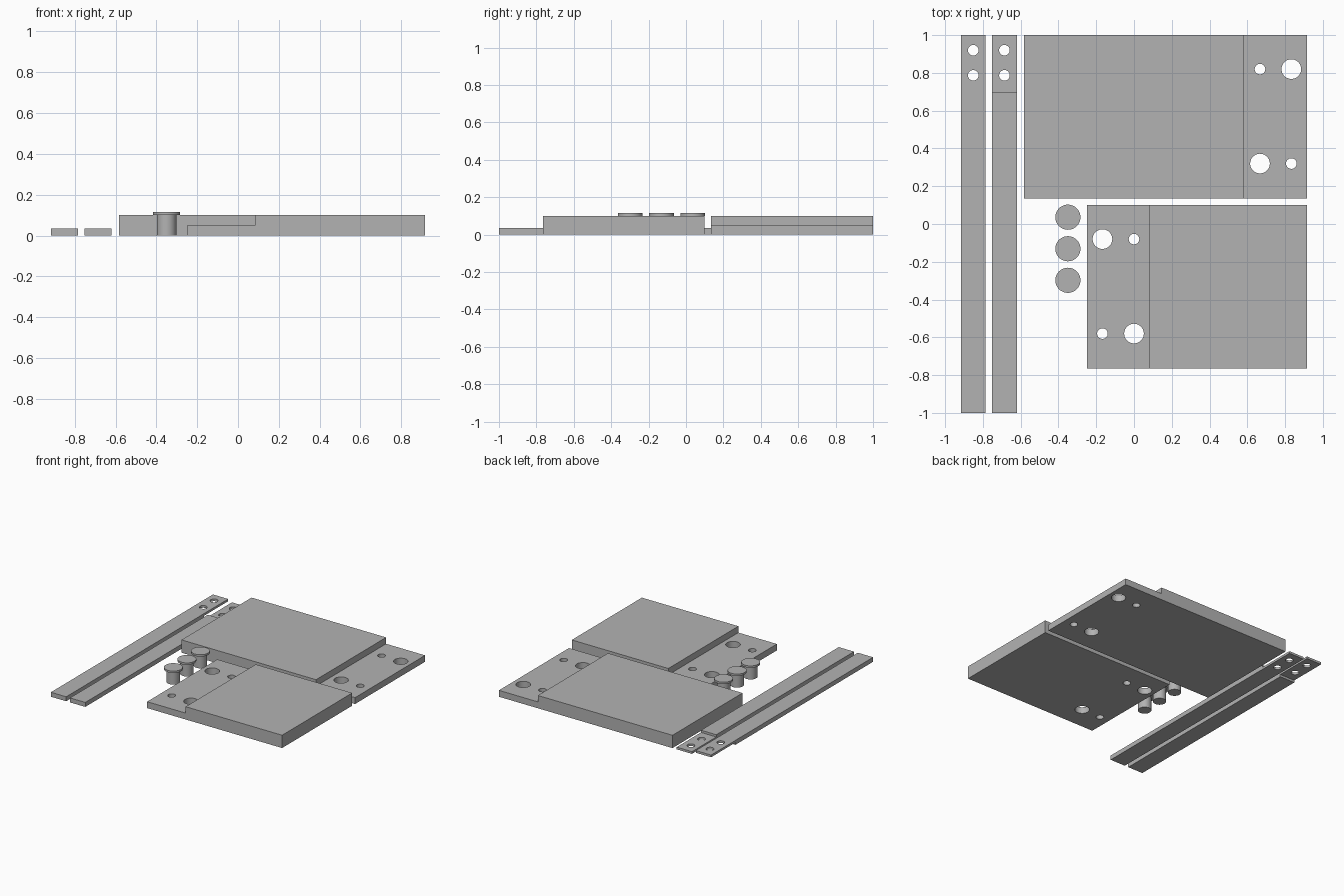
import bpy
import bmesh
import math
from mathutils import Matrix

if "Cube" in bpy.data.objects:
    bpy.data.objects.remove(bpy.data.objects["Cube"])

grey = bpy.data.materials.new("light grey")
grey.diffuse_color = (0.45, 0.45, 0.45, 1)
grey.use_nodes = True
grey.node_tree.nodes["Principled BSDF"].inputs["Base Color"].default_value = grey.diffuse_color


def finish(name, bm):
    bmesh.ops.recalc_face_normals(bm, faces=bm.faces[:])
    mesh = bpy.data.meshes.new(name)
    bm.to_mesh(mesh)
    bm.free()
    obj = bpy.data.objects.new(name, mesh)
    bpy.context.collection.objects.link(obj)
    mesh.materials.append(grey)
    return obj


def smooth(obj):
    bpy.ops.object.select_all(action='DESELECT')
    obj.select_set(True)
    bpy.context.view_layer.objects.active = obj
    bpy.ops.object.shade_smooth_by_angle(angle=math.radians(30))


def prism(name, outline, axis, start, end):
    """Extrude an (u, z) outline along x or y."""
    bm = bmesh.new()
    place = (lambda u, z: (start, u, z)) if axis == 'x' else (lambda u, z: (u, start, z))
    face = bm.faces.new([bm.verts.new(place(u, z)) for u, z in outline])
    moved = bmesh.ops.extrude_face_region(bm, geom=[face])['geom']
    d = end - start
    bmesh.ops.translate(bm, vec=(d, 0, 0) if axis == 'x' else (0, d, 0),
                        verts=[v for v in moved if isinstance(v, bmesh.types.BMVert)])
    return finish(name, bm)


def drill(obj, holes):
    """Cut round through holes given as (x, y, radius)."""
    bm = bmesh.new()
    for x, y, r in holes:
        bmesh.ops.create_cone(bm, cap_ends=True, segments=48, radius1=r, radius2=r,
                              depth=0.6, matrix=Matrix.Translation((x, y, 0.05)))
    cutter = finish("hole_cutter", bm)
    cutter.hide_render = True
    mod = obj.modifiers.new("holes", 'BOOLEAN')
    mod.operation = 'DIFFERENCE'
    mod.solver = 'EXACT'
    mod.object = cutter
    bpy.ops.object.select_all(action='DESELECT')
    obj.select_set(True)
    bpy.context.view_layer.objects.active = obj
    bpy.ops.object.modifier_apply(modifier=mod.name)
    bpy.data.objects.remove(cutter, do_unlink=True)
    smooth(obj)


BIG, SMALL = 0.052, 0.028
T, H = 0.1, 0.05          # plate thickness and lap thickness
S, HS = 0.035, 0.0175     # strip thickness and lap thickness

# Plates with a thin drilled lap at one end
long_plate = prism("long_plate", [(-0.583, 0), (0.917, 0), (0.917, H), (0.58, H),
                                  (0.58, T), (-0.583, T)], 'y', 0.135, 1.0)
drill(long_plate, [(0.667, 0.82, SMALL), (0.833, 0.82, BIG),
                   (0.667, 0.32, BIG), (0.833, 0.32, SMALL)])

short_plate = prism("short_plate", [(-0.25, 0), (0.917, 0), (0.917, T), (0.083, T),
                                    (0.083, H), (-0.25, H)], 'y', -0.765, 0.1)
drill(short_plate, [(-0.167, -0.08, BIG), (0, -0.08, SMALL),
                    (-0.167, -0.58, SMALL), (0, -0.58, BIG)])

# Strips with matching laps: one cut from below, one from above
outer_strip = prism("outer_strip", [(-1, 0), (0.7, 0), (0.7, HS), (1, HS), (1, S), (-1, S)],
                    'x', -0.917, -0.785)
inner_strip = prism("inner_strip", [(-1, 0), (1, 0), (1, HS), (0.7, HS), (0.7, S), (-1, S)],
                    'x', -0.752, -0.62)
for strip, x in ((outer_strip, -0.851), (inner_strip, -0.686)):
    drill(strip, [(x, 0.92, SMALL), (x, 0.787, SMALL)])

# Headed pins, each a lathed profile
PROFILE = [(0, 0), (0.048, 0), (0.048, 0.1), (0.0665, 0.1), (0.0665, 0.115), (0, 0.115)]
for i, y in enumerate((0.036, -0.131, -0.298)):
    bm = bmesh.new()
    verts = [bm.verts.new((r, 0, z)) for r, z in PROFILE]
    edges = [bm.edges.new(pair) for pair in zip(verts, verts[1:])]
    bmesh.ops.spin(bm, geom=verts + edges, cent=(0, 0, 0), axis=(0, 0, 1),
                   angle=math.tau, steps=48)
    bmesh.ops.remove_doubles(bm, verts=bm.verts[:], dist=1e-5)
    pin = finish(f"pin_{i + 1}", bm)
    pin.location = (-0.35, y, 0)
    smooth(pin)
